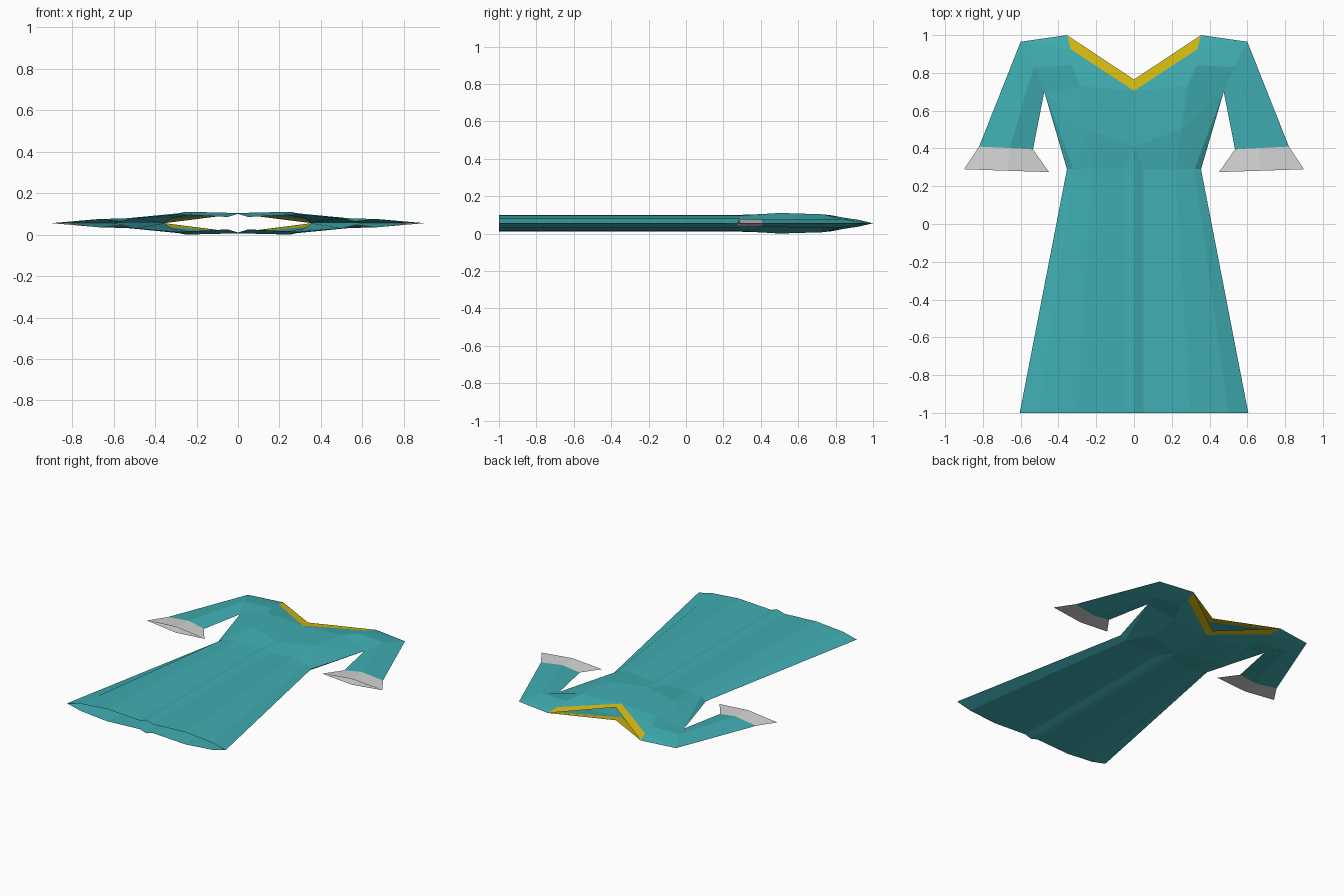
import bpy, bmesh

if "Cube" in bpy.data.objects:
    bpy.data.objects.remove(bpy.data.objects["Cube"])

MID = 0.055  # height of the flat side seam


def material(name, rgb):
    m = bpy.data.materials.new(name)
    m.diffuse_color = (*rgb, 1)
    m.use_nodes = True
    m.node_tree.nodes["Principled BSDF"].inputs["Base Color"].default_value = m.diffuse_color
    return m


TEAL = material("teal cloth", (0.05, 0.42, 0.445))
GOLD = material("gold trim", (0.68, 0.50, 0.006))
GREY = material("pale grey cuff", (0.66, 0.66, 0.66))


def cloth(name, faces, mat):
    """Mirror faces of (x, y, puff) points left-right and front-back, then weld."""
    bm = bmesh.new()
    for sx in (1, -1):
        for sz in (1, -1):
            for pts in faces:
                vs = [bm.verts.new((sx * x, y, MID + sz * h)) for x, y, h in pts]
                f = bm.faces.new(vs)
                f.normal_update()
                if f.normal.z * sz < 0:
                    f.normal_flip()
    bmesh.ops.remove_doubles(bm, verts=bm.verts, dist=0.0005)
    me = bpy.data.meshes.new(name)
    bm.to_mesh(me)
    bm.free()
    me.materials.append(mat)
    ob = bpy.data.objects.new(name, me)
    bpy.context.collection.objects.link(ob)
    return ob


def strips(a, b):
    """Quads joining two rows of points."""
    return [(a[i], a[i + 1], b[i + 1], b[i]) for i in range(len(a) - 1)]


# Pleated skirt, open at the hem
hem = [(0, -1, .045), (.05, -1, .03), (.3, -1, .042), (.5, -1, .025), (.605, -1, 0)]
waist = [(0, .29, .045), (.05, .29, .03), (.22, .29, .042), (.32, .29, .025), (.355, .29, 0)]
cloth("skirt", strips(hem, waist), TEAL)

# Bodice landmarks
under_bust, bust = (0, .41, .049), (.25, .50, .055)
chest, collar = (.285, .73, .048), (.33, .84, .03)
neck_low, neck_side = (0, .705, .047), (.335, .925, .018)
neck_front, neck_tip = (0, .765, .045), (.355, 1.0, 0)
armpit, shoulder, arm_top = (.475, .70, 0), (.60, .965, 0), (.53, .83, .024)
w0, w1, w2, w3, w4 = waist

# Bodice with bust, chest and shoulders
cloth("bodice", [
    (w0, w1, under_bust), (w1, w2, bust, under_bust),
    (w2, w3, bust), (w3, armpit, bust), (w3, w4, armpit),
    (under_bust, bust, chest, neck_low), (bust, armpit, chest),
    (neck_low, chest, collar, neck_side),
    (chest, armpit, arm_top, collar),
    (neck_side, collar, arm_top), (neck_side, arm_top, shoulder),
    (neck_side, shoulder, neck_tip)], TEAL)

# Gold trim along the open V neckline
cloth("neck_trim", [(neck_low, neck_side, neck_tip, neck_front)], GOLD)

# Sleeves and flared open cuffs
wrist = [(.535, .395, 0), (.66, .402, .02), (.82, .41, 0)]
flare = [(.45, .275, 0), (.67, .282, .02), (.90, .29, 0)]
cloth("sleeves", strips([armpit, arm_top, shoulder], wrist), TEAL)
cloth("cuffs", strips(wrist, flare), GREY)
